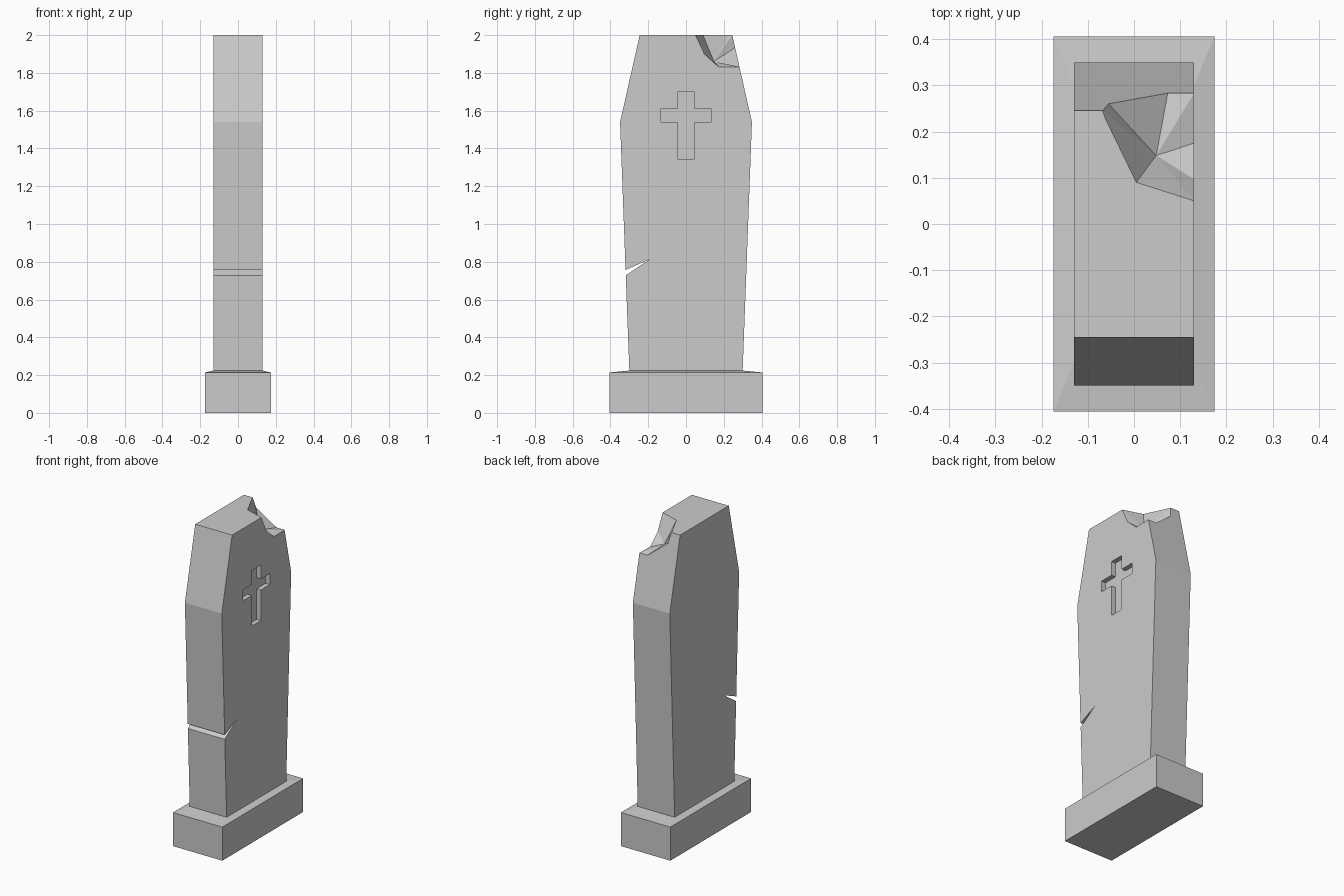
import bpy, bmesh
from mathutils import Vector

if "Cube" in bpy.data.objects:
    bpy.data.objects.remove(bpy.data.objects["Cube"])


def make(name, verts, faces):
    mesh = bpy.data.meshes.new(name)
    mesh.from_pydata(verts, [], faces)
    bm = bmesh.new()
    bm.from_mesh(mesh)
    bmesh.ops.recalc_face_normals(bm, faces=bm.faces)
    bm.to_mesh(mesh)
    bm.free()
    ob = bpy.data.objects.new(name, mesh)
    bpy.context.collection.objects.link(ob)
    return ob


def prism(name, profile, x0, x1):
    """Extrude a (y, z) outline along x."""
    n = len(profile)
    verts = [(x, y, z) for x in (x0, x1) for y, z in profile]
    sides = [(i, (i + 1) % n, n + (i + 1) % n, n + i) for i in range(n)]
    return make(name, verts, sides + [tuple(range(n)), tuple(range(n, 2 * n))])


def cut(target, cutter):
    cutter.hide_render = True
    mod = target.modifiers.new("cut", 'BOOLEAN')
    mod.operation = 'DIFFERENCE'
    mod.solver = 'EXACT'
    mod.object = cutter
    bpy.context.view_layer.objects.active = target
    bpy.ops.object.modifier_apply(modifier=mod.name)
    bpy.data.objects.remove(cutter)


# Plinth with a slightly sloped top
rings = [(0.174, 0.406, 0), (0.174, 0.406, 0.214), (0.13, 0.30, 0.224)]
verts = [(sx * a, sy * b, z) for a, b, z in rings
         for sx, sy in ((-1, -1), (1, -1), (1, 1), (-1, 1))]
faces = [(r + i, r + (i + 1) % 4, r + 4 + (i + 1) % 4, r + 4 + i)
         for r in (0, 4) for i in range(4)]
make("plinth", verts, faces + [(0, 1, 2, 3), (8, 9, 10, 11)])

# Coffin-shaped slab with the crack notched into its -y edge
W = 0.13
slab = prism("slab", [
    (-0.299, 0.20), (0.299, 0.20), (0.349, 1.54), (0.245, 2.0),
    (-0.245, 2.0), (-0.349, 1.54), (-0.320, 0.757),
    (-0.195, 0.812), (-0.319, 0.728)], -W, W)

# Recessed cross on the +x face
half = [(0.045, 1.345), (0.045, 1.54), (0.135, 1.54),
        (0.135, 1.61), (0.045, 1.61), (0.045, 1.70)]
outline = half + [(-y, z) for y, z in reversed(half)]
cut(slab, prism("cross_cutter", outline, W - 0.03, W + 0.1))

# Broken top corner: facets fan out from one deep point to a rim on the surface
deep = Vector((0.048, 0.148, 1.86))
rim = [(-0.068, 0.245, 2.0), (-0.062, 0.228, 2.0), (0.005, 0.09, 2.0),
       (W, 0.05, 2.0), (W, 0.097, 1.90), (W, 0.175, 1.83),
       (W, 0.283, 1.832), (0.073, 0.283, 1.832), (-0.055, 0.26, 1.934)]
corner = (W, 0.245, 2.0)
pts = [deep] + [deep + (Vector(p) - deep) * 1.5 for p in rim + [corner]]
n = len(rim)
fan = [(c, 1 + i, 1 + (i + 1) % n) for c in (0, n + 1) for i in range(n)]
cut(slab, make("chip_cutter", pts, fan))
